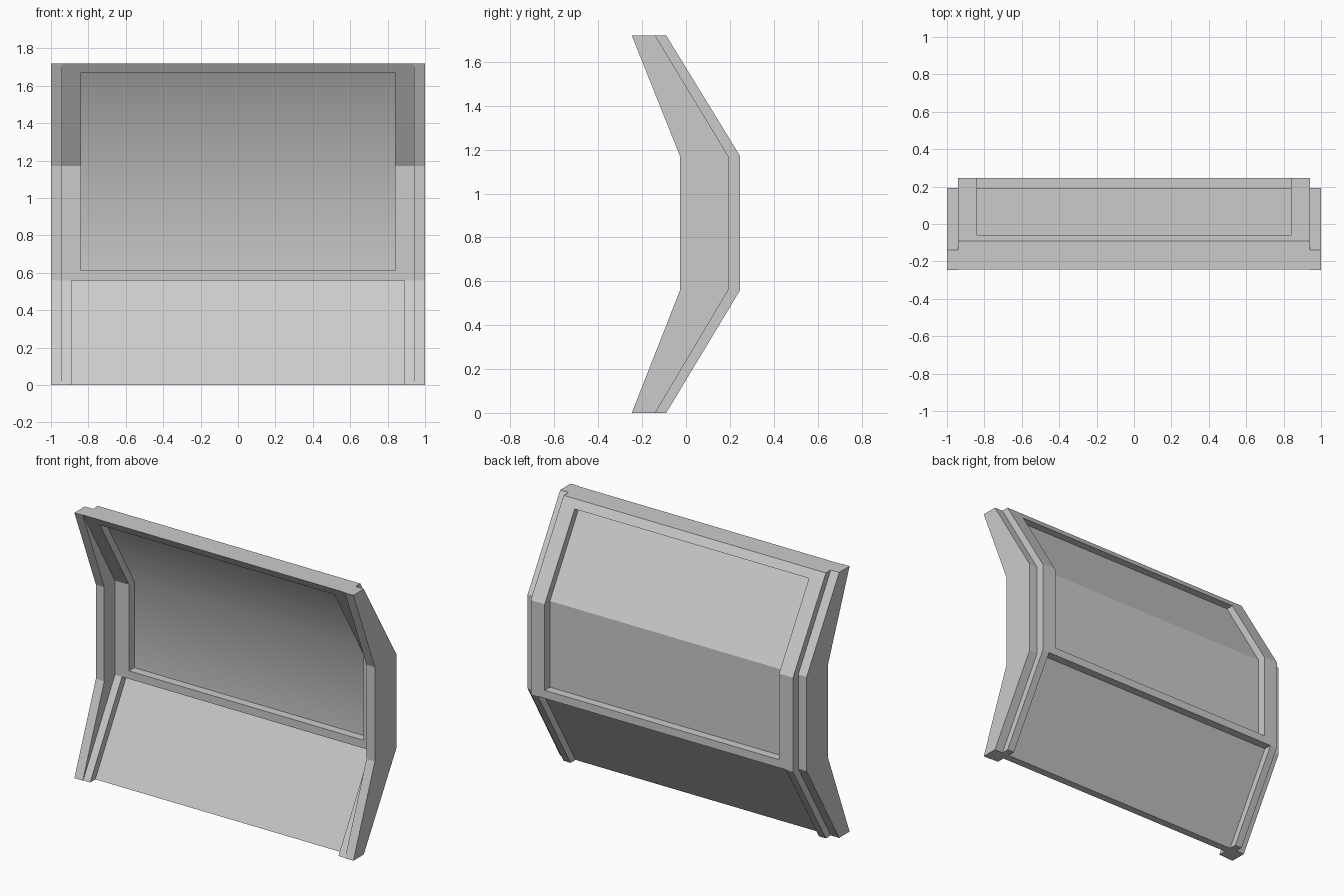
import bpy

if "Cube" in bpy.data.objects:
    bpy.data.objects.remove(bpy.data.objects["Cube"])

H = 1.72
LOW, HIGH = 0.56, 1.17   # heights of the two bends


def depth(z, end, mid):
    """Depth of a bent surface: 'end' at floor and top, 'mid' between the bends."""
    if z < LOW:
        return end + (mid - end) * z / LOW
    if z > HIGH:
        return mid + (end - mid) * (z - HIGH) / (H - HIGH)
    return mid


def slab(name, x0, x1, z0, z1, front, back, smooth_front=False):
    """Bent slab between two bent surfaces, clipped to a height range."""
    zs = [z0] + [z for z in (LOW, HIGH) if z0 < z < z1] + [z1]
    n = len(zs)
    prof = [(depth(z, *front), z) for z in zs]
    prof += [(depth(z, *back), z) for z in reversed(zs)]
    m = len(prof)
    verts = [(x, y, z) for x in (x0, x1) for y, z in prof]
    faces = [(i, i + m, (i + 1) % m + m, (i + 1) % m) for i in range(m)]
    # end caps as quads, one per straight section
    for i in range(n - 1):
        cap = (i, i + 1, m - 2 - i, m - 1 - i)
        faces += [cap, tuple(k + m for k in reversed(cap))]
    me = bpy.data.meshes.new(name)
    me.from_pydata(verts, [], faces)
    if smooth_front:
        for i in range(n - 1):
            me.polygons[i].use_smooth = True
    ob = bpy.data.objects.new(name, me)
    bpy.context.collection.objects.link(ob)
    return ob


def mirrored(ob):
    ob.modifiers.new("mirror", 'MIRROR').use_mirror_merge = False
    return ob


# (end depth, middle depth) of each bent surface
FLANGE_F, FLANGE_B = (-0.247, -0.027), (-0.14, 0.193)
FRAME_F, FRAME_B = (-0.243, 0.083), (-0.09, 0.247)
PANEL_F, PANEL_B = (-0.19, 0.138), (-0.14, 0.193)

# outer side flanges
mirrored(slab("side_flange", 0.94, 1.0, 0, H, FLANGE_F, FLANGE_B))

# inner frame posts, wider above the lower bend
mirrored(slab("upper_post", 0.84, 0.94, LOW, H, FRAME_F, FRAME_B))
mirrored(slab("lower_post", 0.89, 0.94, 0, LOW, FRAME_F, FRAME_B))

# cross bars
slab("top_bar", -0.84, 0.84, 1.67, H, FRAME_F, FRAME_B)
slab("middle_bar", -0.84, 0.84, LOW, 0.612, FRAME_F, FRAME_B)

# recessed panels
slab("upper_panel", -0.84, 0.84, 0.612, 1.67, PANEL_F, PANEL_B, True)
slab("lower_panel", -0.89, 0.89, 0, LOW, PANEL_F, PANEL_B)
